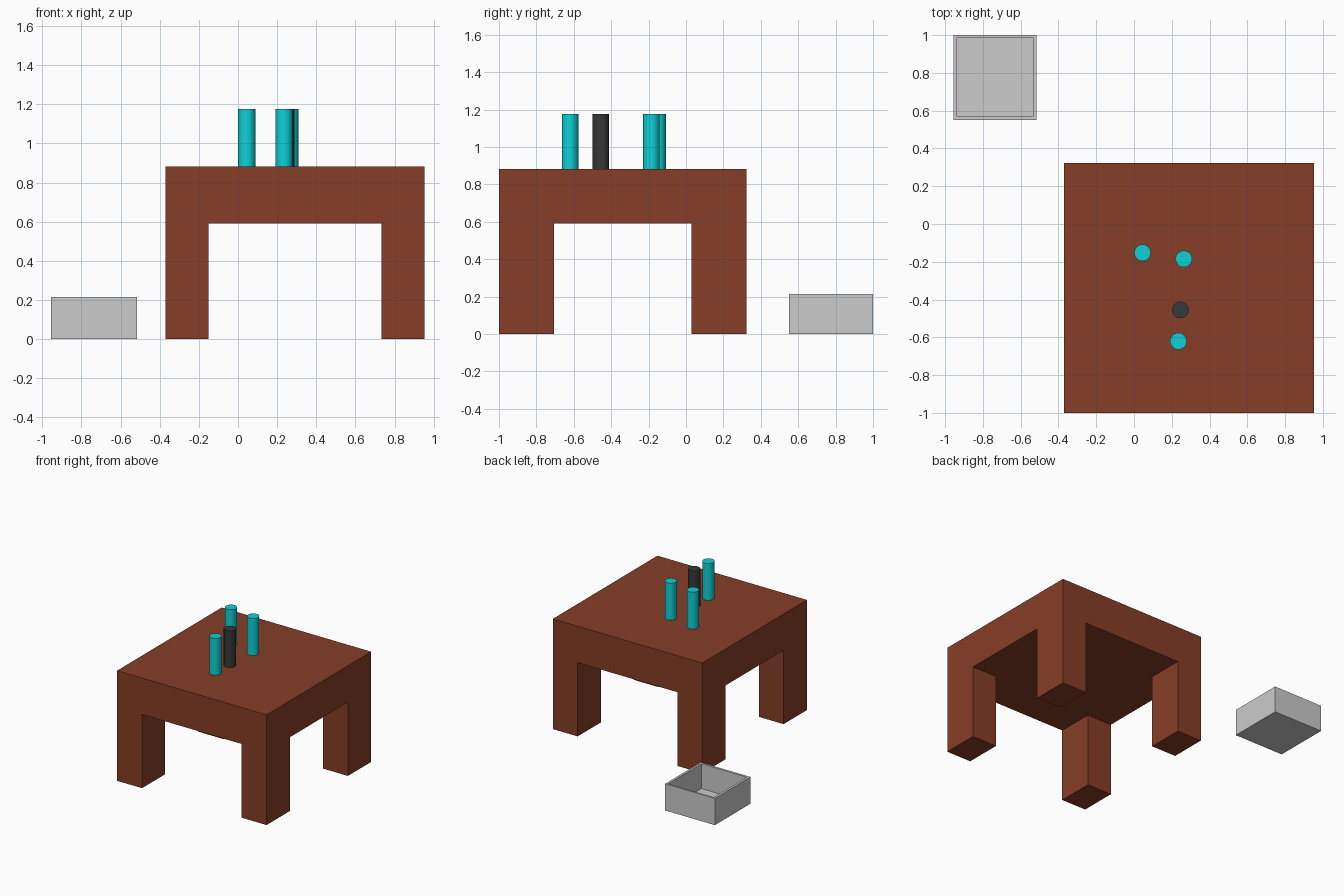
import bpy
import math

if "Cube" in bpy.data.objects:
    bpy.data.objects.remove(bpy.data.objects["Cube"])


def material(name, rgb):
    mat = bpy.data.materials.new(name)
    mat.diffuse_color = (*rgb, 1)
    mat.use_nodes = True
    mat.node_tree.nodes["Principled BSDF"].inputs["Base Color"].default_value = mat.diffuse_color
    return mat


def box(name, x, y, z, mat=None):
    """Box from (min, max) ranges on each axis."""
    bpy.ops.mesh.primitive_cube_add(size=1, location=[(a + b) / 2 for a, b in (x, y, z)])
    obj = bpy.context.object
    obj.name = name
    obj.scale = [b - a for a, b in (x, y, z)]
    bpy.ops.object.transform_apply(location=False, rotation=False, scale=True)
    if mat:
        obj.data.materials.append(mat)
    return obj


def cut(target, cutter):
    cutter.hide_render = True
    cutter.hide_set(True)
    cutter.display_type = 'WIRE'
    mod = target.modifiers.new(cutter.name, 'BOOLEAN')
    mod.operation = 'DIFFERENCE'
    mod.solver = 'EXACT'
    mod.object = cutter
    # apply at once, then drop the helper
    bpy.context.view_layer.objects.active = target
    bpy.ops.object.modifier_apply(modifier=mod.name)
    bpy.data.objects.remove(cutter)


brown = material("brown_wood", (0.24, 0.048, 0.02))
cyan = material("cyan", (0.004, 0.64, 0.68))
black = material("dark_grey", (0.04, 0.04, 0.04))

# Table: solid block with two crossing openings that leave four legs
table = box("table", (-0.37, 0.953), (-1.0, 0.323), (0, 0.882), brown)
cut(table, box("side_opening", (-1, 2), (-0.706, 0.029), (-0.5, 0.59)))
cut(table, box("front_opening", (-0.15, 0.733), (-2, 1), (-0.5, 0.59)))

# Tray: open box with thin walls and floor
tray = box("tray", (-0.956, -0.516), (0.55, 1.0), (0, 0.214))
cut(tray, box("tray_hollow", (-0.937, -0.534), (0.568, 0.988), (0.015, 0.5)))

# Upright cylinders standing on the table top
for name, x, y, mat in [("left_cylinder", 0.045, -0.152, cyan),
                        ("back_cylinder", 0.264, -0.185, cyan),
                        ("dark_cylinder", 0.246, -0.455, black),
                        ("front_cylinder", 0.235, -0.62, cyan)]:
    bpy.ops.mesh.primitive_cylinder_add(vertices=32, radius=0.044, depth=0.295,
                                        location=(x, y, 0.882 + 0.295 / 2))
    cyl = bpy.context.object
    cyl.name = name
    cyl.data.materials.append(mat)
    bpy.ops.object.shade_smooth_by_angle(angle=math.radians(30))
